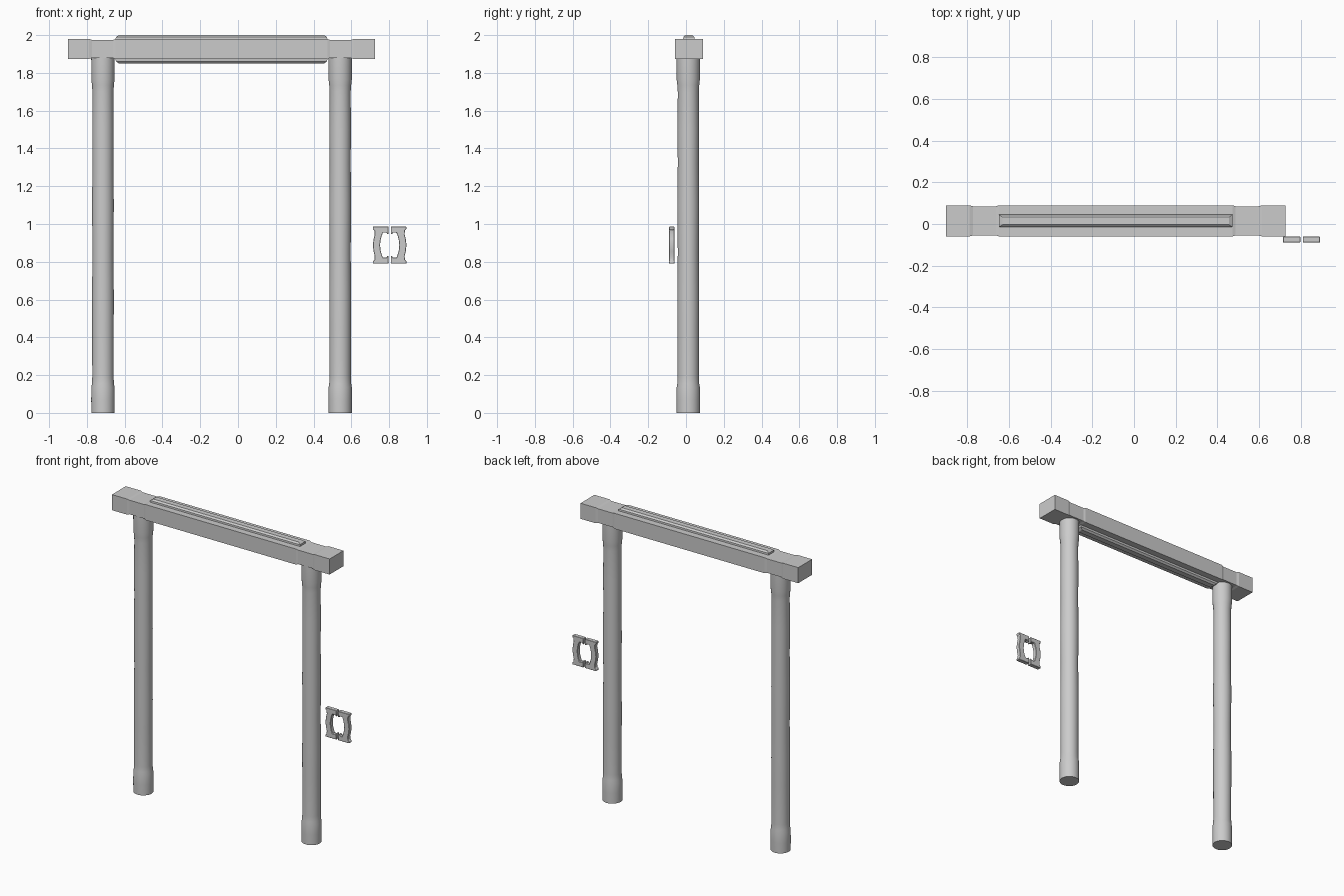
import bpy, bmesh, math

if "Cube" in bpy.data.objects:
    bpy.data.objects.remove(bpy.data.objects["Cube"])

POST_Y = 0.012
BEAM_CX, BEAM_CY, BEAM_CZ = -0.0875, 0.015, 1.9265


def make_object(name, bm, smooth_angle=None):
    bmesh.ops.recalc_face_normals(bm, faces=bm.faces)
    mesh = bpy.data.meshes.new(name)
    bm.to_mesh(mesh)
    bm.free()
    ob = bpy.data.objects.new(name, mesh)
    bpy.context.collection.objects.link(ob)
    if smooth_angle:
        bpy.ops.object.select_all(action='DESELECT')
        ob.select_set(True)
        bpy.context.view_layer.objects.active = ob
        bpy.ops.object.shade_smooth_by_angle(angle=math.radians(smooth_angle))
    return ob


def loft(name, rings, smooth_angle=None):
    """Skin a list of equal-length point rings and cap both ends."""
    bm = bmesh.new()
    loops = [[bm.verts.new(p) for p in ring] for ring in rings]
    for a, b in zip(loops, loops[1:]):
        for i in range(len(a)):
            j = (i + 1) % len(a)
            bm.faces.new((a[i], a[j], b[j], b[i]))
    bm.faces.new(loops[0])
    bm.faces.new(loops[-1])
    return make_object(name, bm, smooth_angle)


def circle(x, y, z, r, n=32):
    return [(x + r * math.cos(2 * math.pi * i / n),
             y + r * math.sin(2 * math.pi * i / n), z) for i in range(n)]


def rect_x(x, cy, cz, hy, hz):
    return [(x, cy + sy * hy, cz + sz * hz)
            for sy, sz in ((-1, -1), (1, -1), (1, 1), (-1, 1))]


# Turned posts: thicker foot and head, gently uneven shaft
post_profile = [(0, .0615), (.07, .062), (.135, .0615), (.155, .058), (.19, .0565),
                (.45, .057), (.62, .0575), (.85, .0555), (1.1, .0575), (1.32, .0555),
                (1.5, .0565), (1.70, .0555), (1.735, .058), (1.765, .0615), (1.89, .062)]
for name, x in (("left_post", -0.715), ("right_post", 0.541)):
    loft(name, [circle(x, POST_Y, z, r) for z, r in post_profile], 35)

# Lintel beam with a shallow neck over each post
half = [(.8125, .074, .0525), (.70, .074, .0525), (.685, .070, .0475),
        (.575, .070, .0475), (.56, .074, .0525)]
sections = [(-x, y, z) for x, y, z in half] + half[::-1]
loft("lintel_beam", [rect_x(BEAM_CX + x, BEAM_CY, BEAM_CZ, hy, hz)
                     for x, hy, hz in sections])

# Bevelled ridges along the top and underside of the beam
for name, z0, z1 in (("top_ridge", 1.970, 2.0), ("bottom_ridge", 1.882, 1.85)):
    rings = []
    for z, hx, hy in ((z0, .562, .031), ((z0 + 2 * z1) / 3, .559, .029), (z1, .543, .018)):
        rings.append([(BEAM_CX + sx * hx, BEAM_CY + sy * hy, z)
                      for sx, sy in ((-1, -1), (1, -1), (1, 1), (-1, 1))])
    loft(name, rings)

# Pair of C-shaped pull handles, mirrored; upper half of the outline is reflected in z
HX, HZ = 0.803, 0.888
upper = [(.089, 0), (.085, .033), (.079, .058), (.081, .078), (.089, .086), (.089, .098),
         (.006, .098), (.006, .058), (.014, .058), (.016, .066), (.036, .066),
         (.042, .050), (.048, .028), (.051, 0)]
outline = upper + [(x, -z) for x, z in upper[-2:0:-1]]
for name, s in (("left_handle", -1), ("right_handle", 1)):
    h = loft(name, [[(HX + s * x, y, HZ + z) for x, z in outline]
                    for y in (-0.089, -0.061)], 35)
    bev = h.modifiers.new("soft_edges", 'BEVEL')
    bev.width = 0.002
    bev.segments = 1
